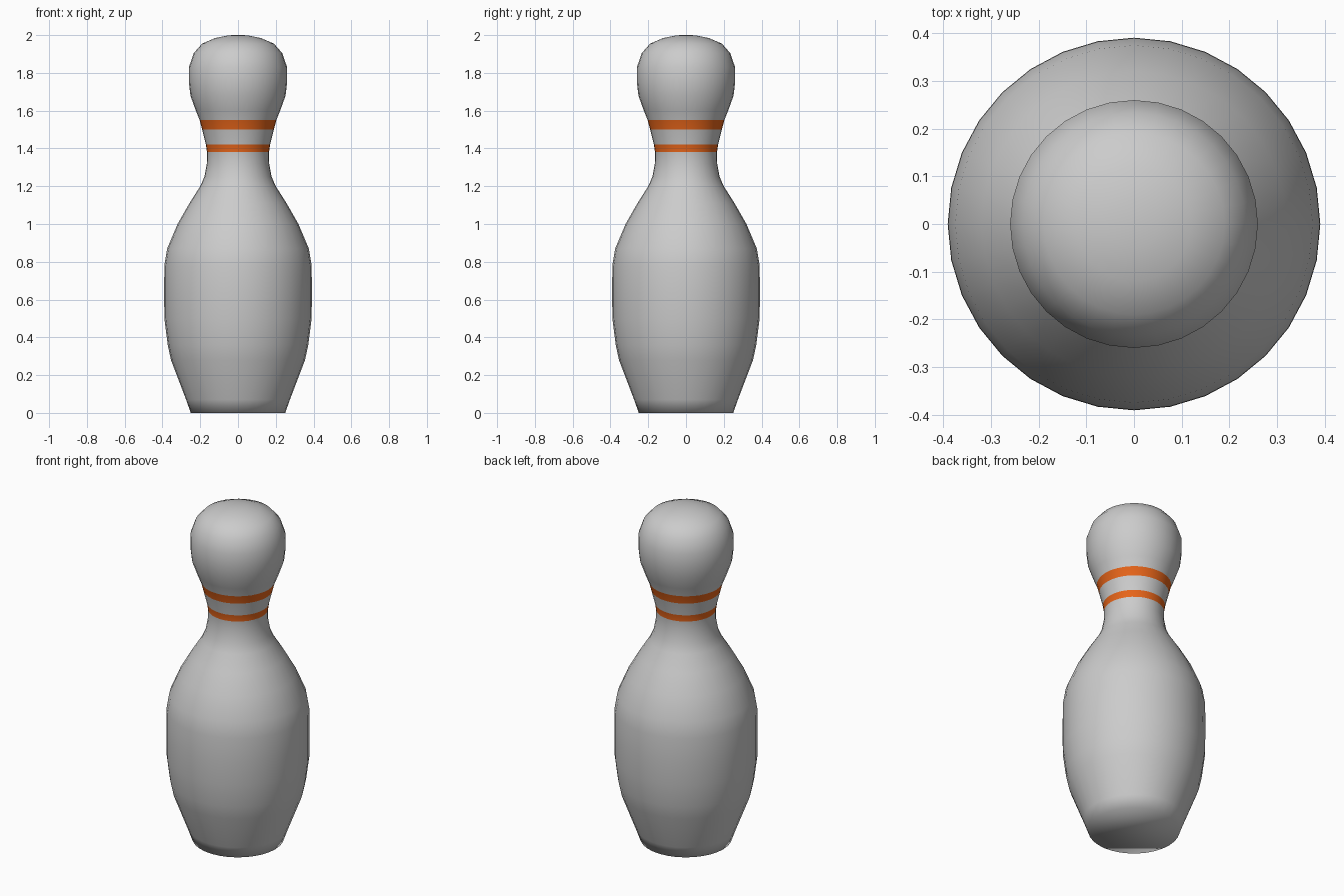
import bpy, bmesh
from math import cos, sin, tau

if "Cube" in bpy.data.objects:
    bpy.data.objects.remove(bpy.data.objects["Cube"])

SIDES = 32
# Outline of the pin as (radius, height), base to crown
PROFILE = [(0.25, 0), (0.275, 0.07), (0.355, 0.28), (0.372, 0.36), (0.39, 0.50),
           (0.391, 0.64), (0.39, 0.78), (0.375, 0.87), (0.32, 1.0), (0.257, 1.11),
           (0.20, 1.20), (0.178, 1.25), (0.165, 1.32), (0.164, 1.38), (0.17, 1.42),
           (0.19, 1.50), (0.203, 1.55), (0.225, 1.605), (0.252, 1.68), (0.26, 1.75),
           (0.26, 1.83), (0.234, 1.905), (0.19, 1.955), (0.12, 1.985), (0.05, 1.999)]
STRIPES = [(1.38, 1.42), (1.50, 1.55)]

bm = bmesh.new()
rings = [[bm.verts.new((r * cos(tau * i / SIDES), r * sin(tau * i / SIDES), z))
          for i in range(SIDES)] for r, z in PROFILE]

# Pin walls, with the two neck stripes using the second material slot
for k in range(len(rings) - 1):
    low, high = rings[k], rings[k + 1]
    mid = (PROFILE[k][1] + PROFILE[k + 1][1]) / 2
    striped = any(a < mid < b for a, b in STRIPES)
    for i in range(SIDES):
        j = (i + 1) % SIDES
        face = bm.faces.new((low[i], low[j], high[j], high[i]))
        face.material_index = int(striped)

# Flat base and crown
bm.faces.new(rings[0][::-1])
tip = bm.verts.new((0, 0, 2.0))
for i in range(SIDES):
    bm.faces.new((rings[-1][i], rings[-1][(i + 1) % SIDES], tip))

for face in bm.faces:
    face.smooth = True
mesh = bpy.data.meshes.new("bowling_pin")
bm.to_mesh(mesh)
bm.free()

# Orange stripe colour
orange = bpy.data.materials.new("stripe_orange")
orange.diffuse_color = (0.8, 0.13, 0.01, 1)
orange.use_nodes = True
orange.node_tree.nodes["Principled BSDF"].inputs["Base Color"].default_value = orange.diffuse_color
mesh.materials.append(None)
mesh.materials.append(orange)

pin = bpy.data.objects.new("bowling_pin", mesh)
bpy.context.collection.objects.link(pin)
